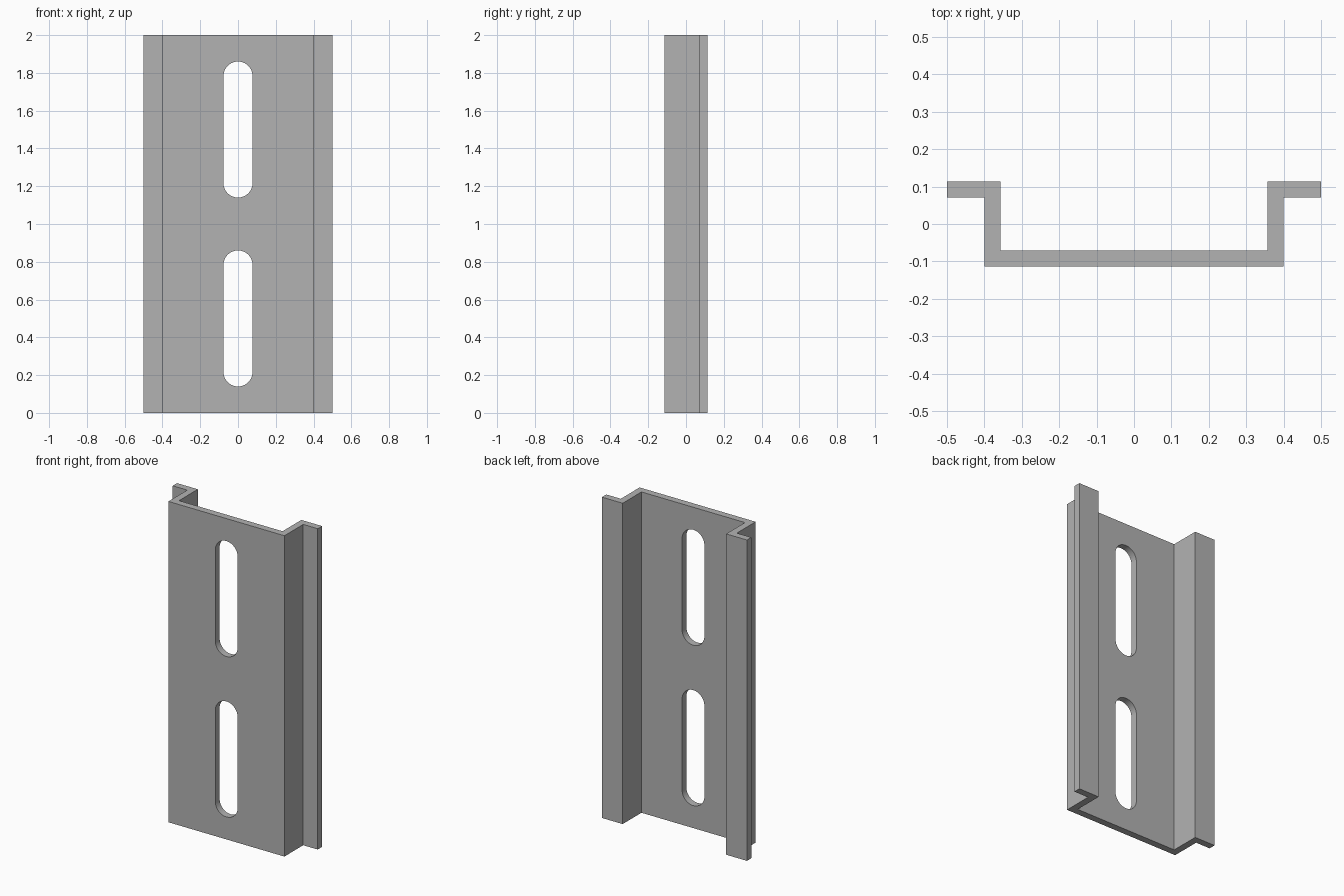
import bpy, bmesh, math
from mathutils import Vector

old = bpy.data.objects.get("Cube")
if old:
    bpy.data.objects.remove(old, do_unlink=True)

LENGTH, DEPTH, THICK = 2.0, 0.114, 0.043   # rail length, half depth, sheet thickness
FLANGE, WEB = 0.5, 0.4                     # half widths
SLOT_R, SLOT_HALF = 0.077, 0.36            # slot radius and half length

steel = bpy.data.materials.new("grey steel")
steel.use_nodes = True
colour = (0.45, 0.45, 0.45, 1)
steel.diffuse_color = colour
steel.node_tree.nodes["Principled BSDF"].inputs["Base Color"].default_value = colour


def prism(name, outline, direction):
    """Solid made by sweeping a closed outline along a direction."""
    bm = bmesh.new()
    face = bm.faces.new([bm.verts.new(p) for p in outline])
    swept = bmesh.ops.extrude_face_region(bm, geom=[face], use_keep_orig=True)["geom"]
    verts = [v for v in swept if isinstance(v, bmesh.types.BMVert)]
    bmesh.ops.translate(bm, verts=verts, vec=Vector(direction))
    bmesh.ops.recalc_face_normals(bm, faces=bm.faces)
    mesh = bpy.data.meshes.new(name)
    bm.to_mesh(mesh)
    bm.free()
    mesh.materials.append(steel)
    obj = bpy.data.objects.new(name, mesh)
    bpy.context.collection.objects.link(obj)
    return obj


# Hat-shaped section: half of it, mirrored across x
half = [(WEB, -DEPTH), (WEB, DEPTH - THICK), (FLANGE, DEPTH - THICK),
        (FLANGE, DEPTH), (WEB - THICK, DEPTH), (WEB - THICK, THICK - DEPTH)]
section = half + [(-x, y) for x, y in reversed(half)]
rail = prism("mounting_rail", [(x, y, 0) for x, y in section], (0, 0, LENGTH))


# Round-ended slots through the web
def slot_outline(z, steps=24):
    points = []
    for end in (0, 1):
        centre = z + (SLOT_HALF - SLOT_R) * (1 - 2 * end)
        for i in range(steps + 1):
            a = math.pi * (end + i / steps)
            points.append((SLOT_R * math.cos(a), -DEPTH - 0.1, centre + SLOT_R * math.sin(a)))
    return points


bpy.context.view_layer.objects.active = rail
for z in (LENGTH / 4, LENGTH * 3 / 4):
    cutter = prism("slot_cutter", slot_outline(z), (0, 0.2, 0))
    cutter.hide_render = True
    cut = rail.modifiers.new("slot", "BOOLEAN")
    cut.operation, cut.solver, cut.object = "DIFFERENCE", "EXACT", cutter
    bpy.ops.object.modifier_apply(modifier=cut.name)
    bpy.data.objects.remove(cutter, do_unlink=True)

# Smooth slot ends, sharp bends
bpy.ops.object.select_all(action="DESELECT")
rail.select_set(True)
bpy.ops.object.shade_smooth_by_angle(angle=math.radians(30))
